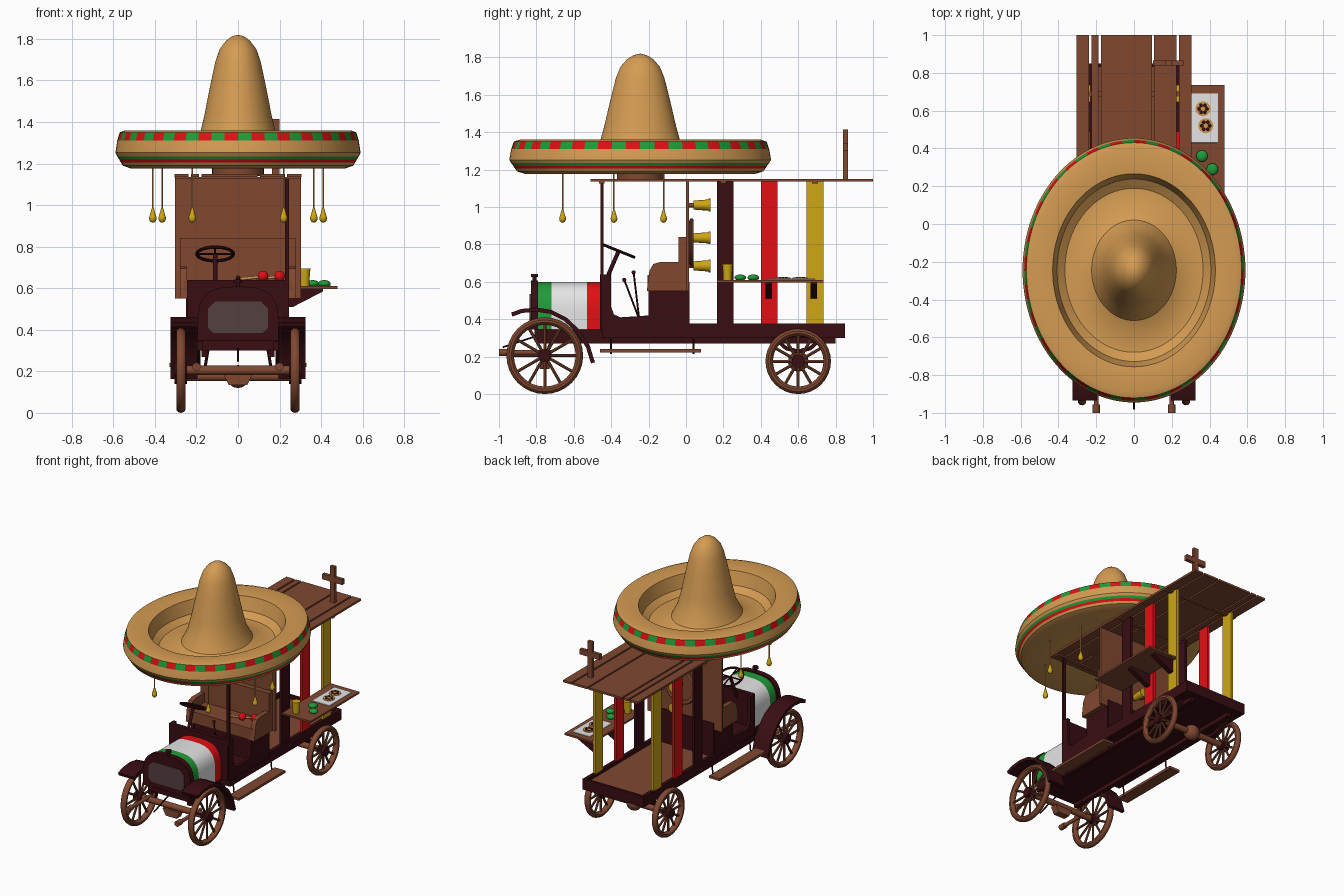
import bpy, bmesh
from math import sin, cos, pi, radians
from mathutils import Vector, Matrix

old = bpy.data.objects.get("Cube")
if old:
    bpy.data.objects.remove(old)


def material(name, *rgb):
    m = bpy.data.materials.new(name)
    m.use_nodes = True
    m.diffuse_color = (*rgb, 1)
    m.node_tree.nodes["Principled BSDF"].inputs["Base Color"].default_value = (*rgb, 1)
    return m


STRAW = material("straw", 0.66, 0.33, 0.085)
BROWN = material("brown wood", 0.22, 0.065, 0.03)
MAROON = material("dark maroon", 0.04, 0.004, 0.006)
GREEN = material("green", 0.015, 0.33, 0.04)
RED = material("red", 0.75, 0.005, 0.007)
WHITE = material("white", 0.78, 0.78, 0.78)
YELLOW = material("yellow", 0.62, 0.38, 0.008)
GRILLE = material("grille grey", 0.09, 0.05, 0.05)


def finish(name, bm, mats, smooth=True):
    bmesh.ops.remove_doubles(bm, verts=bm.verts, dist=1e-5)
    bmesh.ops.recalc_face_normals(bm, faces=bm.faces)
    me = bpy.data.meshes.new(name)
    bm.to_mesh(me)
    bm.free()
    for m in mats if isinstance(mats, list) else [mats]:
        me.materials.append(m)
    if smooth:
        me.shade_smooth()
        me.set_sharp_from_angle(angle=radians(35))
    ob = bpy.data.objects.new(name, me)
    bpy.context.scene.collection.objects.link(ob)
    return ob


def box(name, mat, x0, x1, y0, y1, z0, z1):
    bm = bmesh.new()
    size = Matrix.Diagonal((x1 - x0, y1 - y0, z1 - z0, 1))
    mid = Matrix.Translation(((x0 + x1) / 2, (y0 + y1) / 2, (z0 + z1) / 2))
    bmesh.ops.create_cube(bm, size=1, matrix=mid @ size)
    return finish(name, bm, mat, False)


def rod(name, mat, p, q, r1, r2=None, sides=16):
    p, q = Vector(p), Vector(q)
    bm = bmesh.new()
    turn = (q - p).to_track_quat("Z", "Y").to_matrix().to_4x4()
    bmesh.ops.create_cone(bm, cap_ends=True, segments=sides, radius1=r1,
                          radius2=r1 if r2 is None else r2, depth=(q - p).length,
                          matrix=Matrix.Translation((p + q) / 2) @ turn)
    return finish(name, bm, mat)


def prism(name, mat, outline, a, b, axis="x"):
    """Extrude a closed outline, given in the other two axes, from a to b."""
    place = (lambda u, v, d: (d, u, v)) if axis == "x" else (lambda u, v, d: (u, d, v))
    bm = bmesh.new()
    ends = [[bm.verts.new(place(u, v, d)) for u, v in outline] for d in (a, b)]
    for end in ends:
        bm.faces.new(end)
    for i in range(len(outline)):
        j = (i + 1) % len(outline)
        bm.faces.new((ends[0][i], ends[0][j], ends[1][j], ends[1][i]))
    return finish(name, bm, mat)


def lathe(name, mats, profile, matrix, steps=32, closed=False, rule=None):
    """Spin (radius, height) points about local z; rule picks a colour by row and step."""
    bm = bmesh.new()
    rings = [[bm.verts.new((r * cos(2 * pi * s / steps), r * sin(2 * pi * s / steps), z))
              for s in range(steps)] for r, z in profile]
    for k in range(len(rings) if closed else len(rings) - 1):
        a, b = rings[k], rings[(k + 1) % len(rings)]
        for s in range(steps):
            t = (s + 1) % steps
            f = bm.faces.new((a[s], a[t], b[t], b[s]))
            f.material_index = rule(k, s) if rule else 0
    bmesh.ops.transform(bm, matrix=matrix, verts=bm.verts)
    return finish(name, bm, mats)


def ring(name, mat, radius, thick, width, matrix):
    section = [(radius + thick * cos(i * pi / 5), width * sin(i * pi / 5)) for i in range(10)]
    return lathe(name, mat, section, matrix, closed=True)


def ball(name, mat, centre, r, stretch=1):
    bm = bmesh.new()
    bmesh.ops.create_uvsphere(bm, u_segments=16, v_segments=10, radius=r,
                              matrix=Matrix.Translation(centre) @ Matrix.Diagonal((1, 1, stretch, 1)))
    return finish(name, bm, mat)


ALONG_X = Matrix.Rotation(pi / 2, 4, "Y")

# Giant hat: oval brim with coloured trim and a tall crown
hat = [(0, 1.19), (0.6, 1.185), (0.87, 1.175), (0.94, 1.19), (0.955, 1.205), (0.97, 1.22),
       (0.985, 1.235), (1, 1.252), (0.985, 1.31), (0.965, 1.35), (0.92, 1.36), (0.73, 1.345),
       (0.69, 1.25), (0.62, 1.215), (0.5, 1.215), (0.38, 1.25), (0.315, 1.33), (0.275, 1.43),
       (0.225, 1.58), (0.185, 1.69), (0.15, 1.75), (0.1, 1.79), (0.05, 1.812), (0, 1.82)]
trim = {4: 2, 5: 1}
lathe("hat", [STRAW, GREEN, RED], hat,
      Matrix.Translation((0, -0.245, 0)) @ Matrix.Diagonal((0.59, 0.7, 1, 1)), 112,
      rule=lambda k, s: 1 + s // 2 % 2 if k == 8 else trim.get(k, 0))
rod("hat_support", BROWN, (0, -0.245, 1.14), (0, -0.245, 1.2), 0.125, sides=32)
for side in (-1, 1):
    for x, y in ((0.22, -0.66), (0.41, -0.385), (0.365, -0.12)):
        rod("tassel_cord", STRAW, (side * x, y, 0.96), (side * x, y, 1.2), 0.004, sides=8)
        rod("tassel_neck", YELLOW, (side * x, y, 0.945), (side * x, y, 0.985), 0.016, 0.005)
        ball("tassel_drop", YELLOW, (side * x, y, 0.937), 0.018, 1.2)

# Plank roof and cross
for x0, x1 in ((-0.305, -0.238), (-0.226, -0.187), (-0.175, 0.095), (0.107, 0.225), (0.237, 0.305)):
    box("roof_plank", BROWN, x0, x1, -0.51, 1, 1.135, 1.15)
for y in (-0.45, 0.2, 0.69):
    box("roof_batten", BROWN, -0.3, 0.3, y - 0.015, y + 0.015, 1.125, 1.135)
box("cross_post", BROWN, 0.163, 0.2, 0.84, 0.865, 1.15, 1.415)
box("cross_arm", BROWN, 0.1, 0.263, 0.84, 0.865, 1.3, 1.34)
box("front_post", MAROON, 0.225, 0.245, -0.457, -0.44, 0.6, 1.135)

# Truck bed with painted posts
box("chassis", MAROON, -0.25, 0.25, -0.45, 0.85, 0.3, 0.345)
box("bed_floor", BROWN, -0.23, 0.23, 0.015, 0.83, 0.345, 0.352)
box("bed_tail", MAROON, -0.25, 0.25, 0.83, 0.85, 0.345, 0.378)
for side in (-1, 1):
    x0, x1 = sorted((side * 0.225, side * 0.25))
    box("bed_rail", MAROON, x0, x1, 0.01, 0.85, 0.345, 0.378)
    for mat, y in ((MAROON, 0.165), (RED, 0.4), (YELLOW, 0.645)):
        box("roof_post", mat, x0, x1 - 0.005, y, y + 0.09, 0.375, 1.135)
    box("frame_beam", MAROON, side * 0.16 - 0.015, side * 0.16 + 0.015, -0.8, 0.8, 0.27, 0.31)

# Cab sides with door opening, dash, seat and rear wall
cab = [(-0.455, 0.345), (0.015, 0.345), (0.015, 0.6), (-0.2, 0.6), (-0.2, 0.42), (-0.35, 0.41),
       (-0.385, 0.425), (-0.402, 0.47), (-0.402, 0.64), (-0.455, 0.64)]
for side in (-1, 1):
    prism("cab_side", MAROON, cab, side * 0.22, side * 0.245)
box("dash", MAROON, -0.235, 0.235, -0.46, -0.43, 0.34, 0.64)
box("cab_floor", MAROON, -0.23, 0.23, -0.45, 0, 0.345, 0.4)
box("seat_box", MAROON, -0.235, 0.235, -0.195, 0.01, 0.4, 0.56)
box("seat_cushion", BROWN, -0.26, 0.26, -0.205, 0, 0.55, 0.635)
box("seat_back", BROWN, -0.28, 0.28, -0.04, 0, 0.55, 0.84)
arm = [(-0.21, 0.55), (0, 0.55), (0, 0.705), (-0.14, 0.705), (-0.175, 0.695), (-0.195, 0.66)]
for side in (-1, 1):
    prism("seat_arm", BROWN, arm, side * 0.245, side * 0.28)
box("rear_wall", BROWN, -0.303, 0.303, 0, 0.015, 0.55, 1.135)
box("rear_wall_base", MAROON, -0.24, 0.24, 0, 0.02, 0.345, 0.6)

# Wall ornaments
back_turn = Matrix.Rotation(-pi / 2, 4, "X")
rod("wall_disc", BROWN, (0.02, 0.01, 0.81), (0.02, 0.03, 0.81), 0.115, sides=32)
ring("wall_disc_rim", BROWN, 0.115, 0.015, 0.012, Matrix.Translation((0.02, 0.03, 0.81)) @ back_turn)
for x, z in ((0.02, 0.685), (0.02, 0.835), (-0.1, 1.01)):
    rod("cup_peg", BROWN, (x, 0.01, z), (x, 0.05, z), 0.012)
    rod("wall_cup", YELLOW, (x, 0.04, z), (x, 0.12, z), 0.024, 0.03)
    rod("wall_cup_rim", YELLOW, (x, 0.12, z), (x, 0.13, z), 0.034)

# Hood in three painted sections, radiator and grille
def arch(w, top):
    return [(-w, 0.345)] + [(-w * (1 if c >= 0 else -1) * abs(c) ** 0.65, 0.43 + (top - 0.43) * s ** 0.75)
                            for c, s in ((cos(pi * i / 16), max(0, sin(pi * i / 16)))
                                         for i in range(17))] + [(w, 0.345)]


for name, mat, y0, y1, w, top in (("radiator", MAROON, -0.83, -0.79, 0.195, 0.608),
                                  ("hood_front", GREEN, -0.79, -0.72, 0.185, 0.6),
                                  ("hood_middle", WHITE, -0.72, -0.53, 0.185, 0.6),
                                  ("hood_rear", RED, -0.53, -0.458, 0.185, 0.6)):
    prism(name, mat, arch(w, top), y0, y1, "y")
grille = [(-0.145, 0.41), (-0.12, 0.385), (0.12, 0.385), (0.145, 0.41),
          (0.145, 0.5), (0.11, 0.535), (-0.11, 0.535), (-0.145, 0.5)]
prism("grille", GRILLE, grille, -0.836, -0.83, "y")
rod("radiator_cap_stem", MAROON, (0, -0.81, 0.6), (0, -0.81, 0.635), 0.01)
rod("radiator_cap", MAROON, (0, -0.81, 0.625), (0, -0.81, 0.642), 0.02)
box("engine_pan", MAROON, -0.17, 0.17, -0.81, -0.45, 0.3, 0.35)

# Front fenders
path = [Vector(p) for p in ((-0.935, 0.435), (-0.88, 0.455), (-0.8, 0.462), (-0.72, 0.45),
                            (-0.64, 0.41), (-0.57, 0.345), (-0.515, 0.26), (-0.487, 0.17))]
inner = []
for i, p in enumerate(path):
    d = (path[min(i + 1, len(path) - 1)] - path[max(i - 1, 0)]).normalized()
    inner.append(p + Vector((d.y, -d.x)) * 0.022)
for side in (-1, 1):
    prism("front_fender", MAROON, path + inner[::-1], side * 0.195, side * 0.325)

# Spoked wheels
for label, y, r in (("front", -0.755, 0.205), ("rear", 0.6, 0.175)):
    for side in (-1, 1):
        x = side * 0.275
        c = Vector((x, y, r))
        ring(label + "_wheel_rim", BROWN, r - 0.02, 0.02, 0.023, Matrix.Translation(c) @ ALONG_X)
        rod(label + "_hub", MAROON, c - Vector((0.03, 0, 0)), c + Vector((0.03, 0, 0)), 0.035)
        for i in range(12):
            d = Vector((0, cos(pi * i / 6), sin(pi * i / 6)))
            rod(label + "_spoke", BROWN, c + d * 0.03, c + d * (r - 0.03), 0.008, sides=8)
    rod(label + "_axle", BROWN, (-0.3, y, r), (0.3, y, r), 0.022)
wedge = [(-0.07, 0.185), (-0.045, 0.135), (0.045, 0.135), (0.07, 0.185)]
prism("front_axle_drop", BROWN, wedge, -0.78, -0.73, "y")
ball("differential", BROWN, (0, 0.6, 0.175), 0.055)

# Springs, front horns, crank and running boards
spring = [(0.46, 0.3), (0.53, 0.235), (0.6, 0.215), (0.67, 0.235), (0.74, 0.3),
          (0.72, 0.3), (0.66, 0.255), (0.6, 0.238), (0.54, 0.255), (0.48, 0.3)]
for side in (-1, 1):
    prism("rear_spring", MAROON, spring, side * 0.18, side * 0.215)
    rod("front_horn", BROWN, (side * 0.2, -0.97, 0.222), (side * 0.2, -0.72, 0.222), 0.013)
    rod("front_horn_tip", BROWN, (side * 0.2, -1, 0.222), (side * 0.2, -0.955, 0.222), 0.02)
    x0, x1 = sorted((side * 0.245, side * 0.33))
    box("running_board", BROWN, x0, x1, -0.46, 0.08, 0.222, 0.24)
    for y in (-0.4, 0.04):
        rod("board_hanger", MAROON, (side * 0.24, y, 0.31), (side * 0.25, y, 0.215), 0.005, sides=8)
    rod("front_brace", MAROON, (side * 0.16, -0.75, 0.21), (side * 0.14, -0.7, 0.33), 0.008, sides=8)
rod("crank", MAROON, (0, -0.98, 0.25), (0, -0.8, 0.31), 0.005, sides=8)

# Steering wheel and levers
hub = Vector((-0.11, -0.36, 0.765))
tilt = Matrix.Translation(hub) @ Matrix.Rotation(radians(-22), 4, "X")
ring("steering_wheel", MAROON, 0.088, 0.008, 0.008, tilt)
for i in range(4):
    rim = tilt @ Vector((0.088 * cos(pi * i / 2), 0.088 * sin(pi * i / 2), 0))
    rod("steering_spoke", MAROON, hub, rim, 0.005, sides=8)
rod("steering_column", MAROON, hub, (-0.11, -0.44, 0.58), 0.011)
for x, y, z in ((0.0, -0.28, 0.65), (0.04, -0.33, 0.61)):
    rod("lever", MAROON, (x, -0.25, 0.4), (x, y, z), 0.005, sides=8)
    ball("lever_knob", MAROON, (x, y, z), 0.011)

# Maracas resting on the seat
for x, y in ((0.12, -0.12), (0.2, -0.09)):
    ball("maraca", RED, (x, y, 0.658), 0.026)
    rod("maraca_handle", STRAW, (x, y, 0.655), (x - 0.11, y - 0.02, 0.645), 0.007)

# Side counter with brackets, tray, food and cup
box("counter", BROWN, 0.245, 0.478, 0.165, 0.735, 0.597, 0.61)
for y in (0.425, 0.665):
    prism("counter_bracket", MAROON, [(0.245, 0.51), (0.265, 0.51), (0.41, 0.585), (0.41, 0.597),
                                      (0.245, 0.597)], y, y + 0.035, "y")
tray = box("tray", WHITE, 0.302, 0.446, 0.43, 0.692, 0.61, 0.617)
bevel = tray.modifiers.new("round_corners", "BEVEL")
bevel.width, bevel.segments, bevel.limit_method = 0.03, 4, "NONE"
bevel.affect = "EDGES"
bevel.use_clamp_overlap = True
for x, y in ((0.365, 0.61), (0.38, 0.52)):
    rod("tortilla", STRAW, (x, y, 0.612), (x, y, 0.622), 0.04, sides=24)
    for i in range(6):
        a = i * pi / 3
        ball("filling", MAROON, (x + 0.021 * cos(a), y + 0.021 * sin(a), 0.622), 0.009, 0.5)
for x, y in ((0.36, 0.36), (0.415, 0.29)):
    ball("lime", GREEN, (x, y, 0.622), 0.031, 0.55)
rod("counter_cup", YELLOW, (0.32, 0.222, 0.61), (0.32, 0.222, 0.69), 0.023, 0.027)
rod("counter_cup_rim", YELLOW, (0.32, 0.222, 0.685), (0.32, 0.222, 0.695), 0.03)
